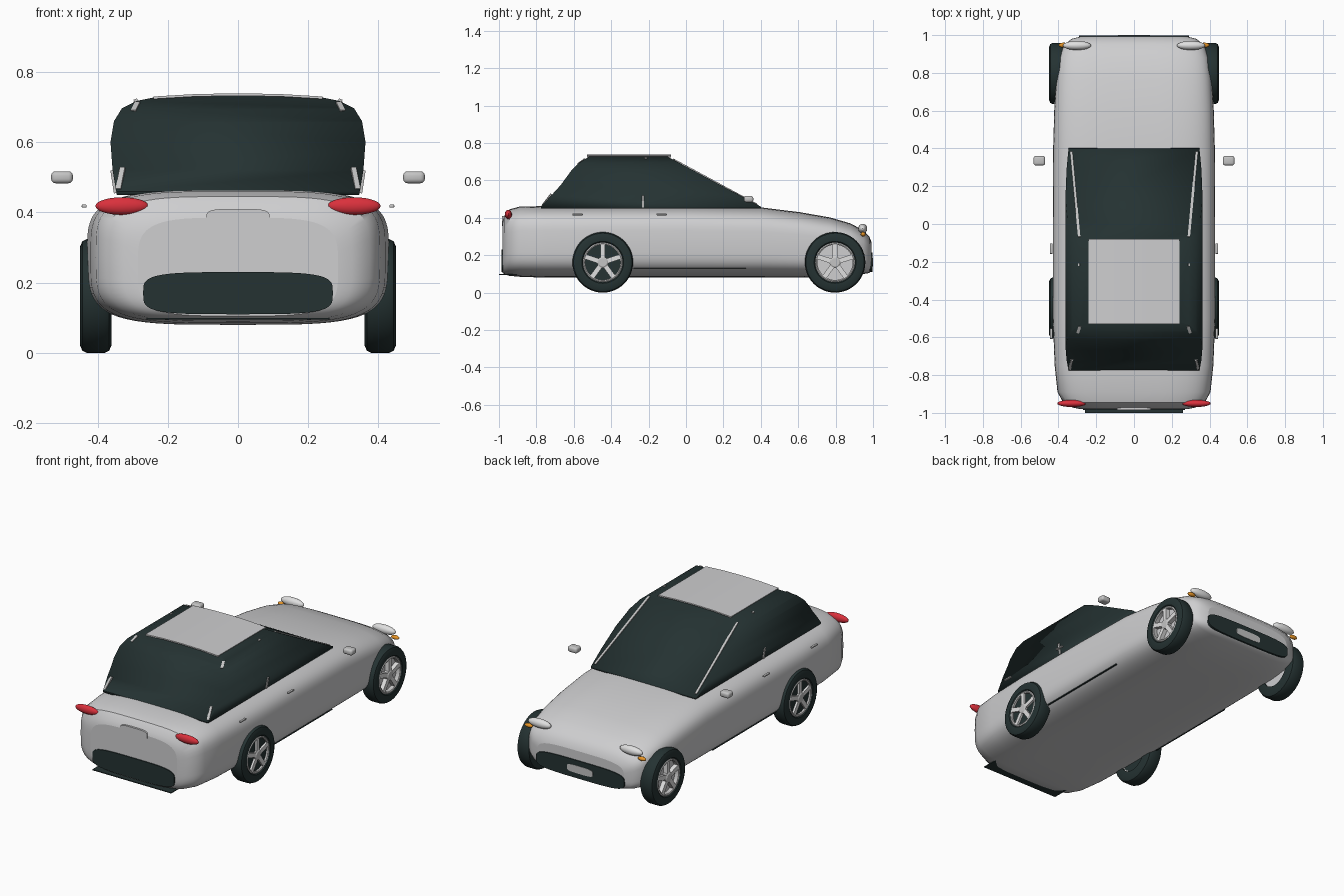
import bpy, bmesh, math
from mathutils import Vector, Matrix

if "Cube" in bpy.data.objects:
    bpy.data.objects.remove(bpy.data.objects["Cube"])


def material(name, r, g, b):
    m = bpy.data.materials.new(name)
    m.use_nodes = True
    m.diffuse_color = (r, g, b, 1)
    m.node_tree.nodes["Principled BSDF"].inputs["Base Color"].default_value = (r, g, b, 1)
    return m


SILVER = material("silver paint", .62, .62, .63)
DARK = material("dark glass and rubber", .018, .032, .032)
PALE = material("pale lamp", .74, .74, .74)
RED = material("red lamp", .7, .03, .045)
ORANGE = material("orange lamp", .8, .3, .02)
TRIM = material("trim silver", .55, .55, .55)


def finish(name, bm, mat, limit=35, caps=()):
    bmesh.ops.recalc_face_normals(bm, faces=bm.faces[:])
    for f in bm.faces:
        f.smooth = True
    for e in bm.edges:
        e.smooth = e.calc_face_angle(0) < math.radians(limit)
    for f in caps:
        for e in f.edges:
            e.smooth = False
    me = bpy.data.meshes.new(name)
    bm.to_mesh(me)
    bm.free()
    me.materials.append(mat)
    ob = bpy.data.objects.new(name, me)
    bpy.context.scene.collection.objects.link(ob)
    return ob


def loft(name, rings, mat, closed=False, limit=35):
    """Skin a row of rings, either capped at the ends or joined in a loop."""
    bm = bmesh.new()
    rows = [[bm.verts.new(p) for p in ring] for ring in rings]
    n = len(rows[0])
    pairs = list(zip(rows, rows[1:])) + ([(rows[-1], rows[0])] if closed else [])
    for a, b in pairs:
        for i in range(n):
            j = (i + 1) % n
            bm.faces.new((a[i], a[j], b[j], b[i]))
    caps = [] if closed else [bm.faces.new(rows[0]), bm.faces.new(rows[-1])]
    return finish(name, bm, mat, limit, caps)


def oval(y, half, low, high, power=4, n=64):
    """Rounded box outline in a plane of constant y."""
    ring = []
    for i in range(n):
        a = 2 * math.pi * i / n
        c, s = math.cos(a), math.sin(a)
        x = half * math.copysign(abs(c) ** (2 / power), c)
        z = (high - low) / 2 * math.copysign(abs(s) ** (2 / power), s)
        ring.append((x, y, z + (low + high) / 2))
    return ring


def box(name, center, size, mat, bevel=0.0):
    bm = bmesh.new()
    bmesh.ops.create_cube(bm, size=1)
    bmesh.ops.scale(bm, vec=size, verts=bm.verts[:])
    if bevel:
        bmesh.ops.bevel(bm, geom=bm.edges[:], offset=bevel, segments=3, profile=.5, affect='EDGES')
    bmesh.ops.translate(bm, vec=center, verts=bm.verts[:])
    return finish(name, bm, mat)


def bar(name, p, q, wide, mat):
    p, q = Vector(p), Vector(q)
    bm = bmesh.new()
    bmesh.ops.create_cube(bm, size=1)
    bmesh.ops.scale(bm, vec=(wide, wide, (q - p).length), verts=bm.verts[:])
    turn = (q - p).to_track_quat('Z', 'Y').to_matrix().to_4x4()
    bm.transform(Matrix.Translation((p + q) / 2) @ turn)
    return finish(name, bm, mat)


def ellipsoid(name, center, size, mat):
    bm = bmesh.new()
    bmesh.ops.create_uvsphere(bm, u_segments=24, v_segments=14, radius=1)
    bmesh.ops.scale(bm, vec=size, verts=bm.verts[:])
    bmesh.ops.translate(bm, vec=center, verts=bm.verts[:])
    return finish(name, bm, mat)


def lathe(name, profile, cy, cz, mat, closed=True):
    """Turn (x, radius) points around an axle along x."""
    turns = [2 * math.pi * i / 48 for i in range(48)]
    rings = [[(x, cy + r * math.cos(a), cz + r * math.sin(a)) for a in turns] for x, r in profile]
    return loft(name, rings, mat, closed)


# Main body: y, half width, underside, top
stations = [(-.98, .285, .105, .385), (-.972, .325, .1, .41), (-.945, .375, .09, .445),
            (-.89, .405, .085, .46), (-.75, .42, .08, .463), (-.5, .43, .08, .463),
            (0, .43, .08, .463), (.4, .428, .08, .456), (.61, .422, .08, .43),
            (.77, .412, .082, .402), (.88, .397, .09, .37), (.95, .37, .1, .332),
            (.98, .33, .105, .3), (.992, .285, .115, .27)]
loft("body_shell", [oval(*s) for s in stations], SILVER)

# Glass cabin: barrel section cut by the side profile
half = [(.345, .45), (.357, .52), (.363, .6), (.353, .66), (.33, .697), (.29, .717),
        (.24, .727), (.12, .734)]
section = half + [(0, .736)] + [(-x, z) for x, z in reversed(half)]
cabin = loft("glass_cabin", [[(x, y, z) for x, z in section] for y in (-.9, .5)], DARK)
outline = [(-.778, .4), (-.775, .46), (-.72, .52), (-.67, .575), (-.61, .657), (-.57, .695),
           (-.53, .72), (-.46, .76), (-.16, .76), (.4, .46), (.41, .4)]
cutter = loft("cabin_cutter", [[(x, y, z) for y, z in outline] for x in (-.5, .5)], DARK)
cutter.hide_render = True
cut = cabin.modifiers.new("Profile", 'BOOLEAN')
cut.operation = 'INTERSECT'
cut.solver = 'EXACT'
cut.object = cutter
bpy.context.view_layer.update()
cut_mesh = bpy.data.meshes.new_from_object(cabin.evaluated_get(bpy.context.evaluated_depsgraph_get()))
cabin.modifiers.clear()
cabin.data = cut_mesh
bpy.data.objects.remove(cutter)

# Painted roof panel following the cabin curve
top = [(x, z) for x, z in section if abs(x) < .25 and z > .7]
strip = [(x, z + .003) for x, z in top] + [(x, z - .004) for x, z in reversed(top)]
loft("roof_panel", [[(x, y, z) for x, z in strip] for y in (-.53, -.08)], SILVER)

# Bumpers, number plates and rear tray
loft("rear_bumper_insert", [oval(y, .27, .11, .23) for y in (-.986, -.94)], DARK)
loft("front_grille", [oval(y, .29, .11, .215) for y in (.95, .998)], DARK)
loft("front_number_plate", [oval(y, .085, .14, .185) for y in (.99, 1.0)], TRIM)
loft("rear_plate_lamp", [oval(y, .09, .355, .41) for y in (-.984, -.95)], SILVER)
box("rear_tray", (0, -.83, .097), (.52, .34, .005), DARK)

for s, side in ((1, "left"), (-1, "right")):
    # Lamps
    ellipsoid(side + "_headlamp", (s * .302, .945, .342), (.075, .024, .026), PALE)
    ellipsoid(side + "_indicator", (s * .373, .947, .312), (.026, .013, .012), ORANGE)
    ellipsoid(side + "_tail_lamp", (s * .33, -.95, .418), (.076, .019, .025), RED)

    # Mirrors, handles and sill line
    box(side + "_mirror", (s * .501, .335, .5), (.062, .05, .034), TRIM, .012)
    for y, end in ((-.13, "front"), (-.58, "rear")):
        box(f"{side}_{end}_handle", (s * .438, y, .418), (.014, .056, .009), TRIM, .003)
    box(side + "_sill_line", (s * .392, .02, .13), (.016, .6, .004), DARK)

    # Exposed slivers of the pillars
    bar(side + "_windscreen_pillar", (s * .332, .38, .468), (s * .29, -.07, .711), .013, TRIM)
    bar(side + "_middle_pillar", (s * .347, -.23, .455), (s * .357, -.23, .52), .013, TRIM)
    bar(side + "_middle_pillar_top", (s * .295, -.215, .714), (s * .285, -.215, .718), .014, TRIM)
    bar(side + "_rear_pillar_foot", (s * .34, -.765, .463), (s * .328, -.718, .525), .015, TRIM)
    bar(side + "_rear_pillar_top", (s * .297, -.575, .685), (s * .285, -.54, .71), .015, TRIM)

    # Wheels
    for cy, end, back, tint in ((-.445, "rear", .433, DARK), (.797, "front", .42, SILVER)):
        name, cz = f"{side}_{end}_", .162
        tyre = [(.36, .1), (.36, .14), (.367, .156), (.38, .162), (.43, .162), (.443, .156),
                (.45, .14), (.448, .112), (.44, .104)]
        lathe(name + "tyre", [(s * x, r) for x, r in tyre], cy, cz, DARK)
        rim = [(.37, .094), (.37, .106), (.444, .106), (.447, .1), (.444, .094)]
        lathe(name + "rim", [(s * x, r) for x, r in rim], cy, cz, TRIM)
        lathe(name + "wheel_back", [(s * .37, .097), (s * back, .097)], cy, cz, tint, False)
        lathe(name + "hub", [(s * .4, .03), (s * .444, .03), (s * .449, .022)], cy, cz, TRIM, False)
        for k in range(5):
            a = math.pi / 2 + k * 2 * math.pi / 5
            d = Vector((0, math.cos(a), math.sin(a)))
            hub = Vector((s * .432, cy, cz))
            bar(f"{name}spoke_{k + 1}", hub + d * .015, hub + d * .1, .026, PALE)
